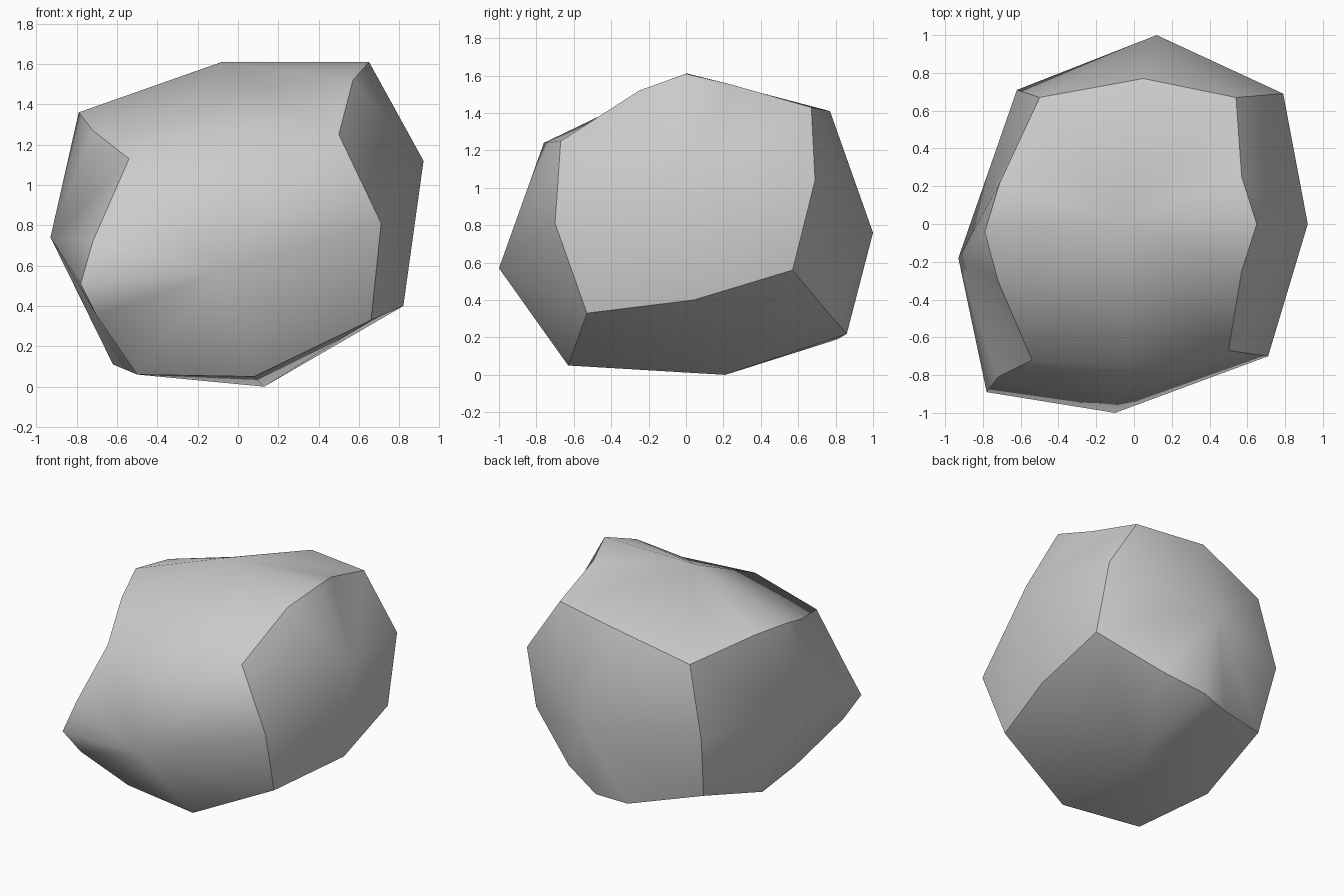
import bpy
import bmesh
from mathutils import Vector

default_cube = bpy.data.objects.get("Cube")
if default_cube:
    bpy.data.objects.remove(default_cube, do_unlink=True)

# The boulder is a warped block. Each point is keyed by its place on the block:
# one letter or sign per axis, where "-" is low, "0" is middle, "+" is high,
# and "a" / "b" are the quarter places before and after the middle.
STEP = {"-": -1.0, "a": -0.5, "0": 0.0, "b": 0.5, "+": 1.0}

# Blunt corners of the block
corners = {
    "---": (-.5, -.54, .06), "+--": (.66, -.53, .33),
    "-+-": (-.56, .6, .29), "++-": (.8, .57, .56),
    "--+": (-.54, -.72, 1.13), "+-+": (.5, -.67, 1.25),
    "-++": (-.5, .67, 1.25), "+++": (.54, .67, 1.43),
}

# Middle of every ridge between two sides
ridges = {
    "0--": (.08, -.63, .05), "0+-": (.12, .86, .22),
    "0-+": (-.02, -.76, 1.24), "0++": (.05, .77, 1.41),
    "-0-": (-.62, .01, .11), "+0-": (.82, .04, .4),
    "-0+": (-.79, -.04, 1.36), "+0+": (.65, 0, 1.61),
    "--0": (-.78, -.89, .51), "+-0": (.71, -.7, .81),
    "-+0": (-.62, .71, .75), "++0": (.79, .69, 1.04),
}

# Extra bends that round off the longer ridges
bends = {
    "+a+": (.57, -.25, 1.52), "+b+": (.57, .25, 1.55),
    "-a+": (-.72, -.3, 1.27), "-b+": (-.71, .22, 1.35),
    "--a": (-.7, -.8, .35), "--b": (-.72, -.81, .72),
    "a+-": (-.1, .81, .19), "b+-": (.4, .77, .32),
}

# Bulge in the middle of each side
bulges = {
    "-00": (-.93, -.18, .74), "+00": (.92, 0, 1.12),
    "0-0": (-.1, -1, .57), "0+0": (.12, 1, .76),
    "00-": (.13, .21, 0), "00+": (-.08, .01, 1.61),
}


def side_ring(axis, sign):
    """Places around the rim of one side of the block, in order."""
    rim = ([(t, "-") for t in "-a0b"] + [("+", t) for t in "-a0b"]
           + [(t, "+") for t in "+b0a"] + [("-", t) for t in "+b0a"])
    keys = []
    for pair in rim:
        key = list(pair)
        key.insert(axis, sign)
        keys.append("".join(key))
    return keys


bm = bmesh.new()
verts = {}
for group in (corners, ridges, bends, bulges):
    for key, point in group.items():
        verts[key] = bm.verts.new(Vector(point))

# Each side is a fan from its bulge to its rim
for axis in range(3):
    for sign in "-+":
        hub = ["0", "0", "0"]
        hub[axis] = sign
        ring = [verts[k] for k in side_ring(axis, sign) if k in verts]
        for first, second in zip(ring, ring[1:] + ring[:1]):
            bm.faces.new((verts["".join(hub)], first, second))
bmesh.ops.recalc_face_normals(bm, faces=bm.faces[:])

# Smooth sides, crisp ridges; the front rolls softly into the top
place = {v: Vector([STEP[c] for c in key]) for key, v in verts.items()}
for face in bm.faces:
    face.smooth = True
for edge in bm.edges:
    p, q = (place[v] for v in edge.verts)
    shared = [i for i in range(3) if p[i] == q[i] and abs(p[i]) == 1]
    soft_roll = p.y == q.y == -1 and p.z == q.z == 1
    edge.smooth = len(shared) < 2 or soft_roll

mesh = bpy.data.meshes.new("boulder")
bm.to_mesh(mesh)
bm.free()
boulder = bpy.data.objects.new("boulder", mesh)
bpy.context.collection.objects.link(boulder)

# Plain stone colour
stone = bpy.data.materials.new("stone_grey")
stone.use_nodes = True
grey = (.6, .6, .6, 1)
stone.diffuse_color = grey
stone.node_tree.nodes["Principled BSDF"].inputs["Base Color"].default_value = grey
mesh.materials.append(stone)
